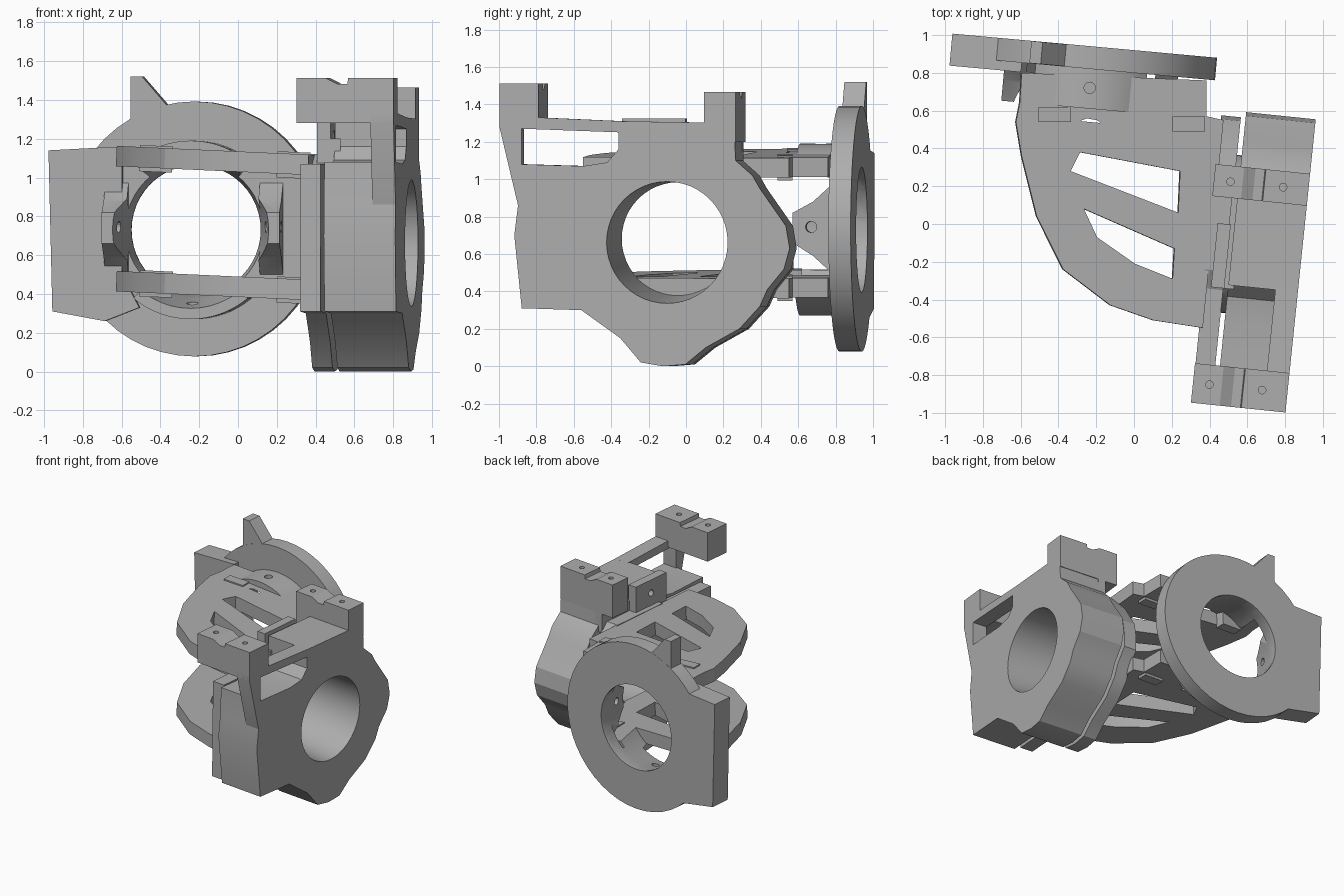
import bpy, bmesh
from math import radians, sin, cos, pi
from mathutils import Matrix

cube = bpy.data.objects.get("Cube")
if cube:
    bpy.data.objects.remove(cube)

grey = bpy.data.materials.new("plain grey")
grey.use_nodes = True
COLOUR = (0.42, 0.42, 0.42, 1)
grey.diffuse_color = COLOUR
grey.node_tree.nodes["Principled BSDF"].inputs["Base Color"].default_value = COLOUR

# Local frames: side housing, rear ring and the sloping plates
SIDE = Matrix.Rotation(radians(-5.9), 4, 'Z')
REAR = Matrix.Translation((-0.22, 0.88, 0)) @ Matrix.Rotation(radians(-5.2), 4, 'Z')
SLOPE = Matrix.Rotation(radians(2.6), 4, 'Y')
parts = []


def circle(a, b, r, n=48):
    return [(a + r * cos(2 * pi * i / n), b + r * sin(2 * pi * i / n)) for i in range(n)]


def rect(a0, a1, b0, b1):
    return [(a0, b0), (a1, b0), (a1, b1), (a0, b1)]


def prism(name, pts, axis, d0, d1, frame, end=None, cutter=False):
    """Extrude a 2D outline along one axis; end is an optional far outline."""
    bm = bmesh.new()

    def loop(points, d):
        out = []
        for a, b in points:
            co = [a, b]
            co.insert(axis, d)
            out.append(bm.verts.new(co))
        return out
    low, high = loop(pts, d0), loop(end or pts, d1)
    bm.faces.new(low)
    bm.faces.new(high[::-1])
    for i in range(len(low)):
        j = (i + 1) % len(low)
        bm.faces.new((low[i], low[j], high[j], high[i]))
    bmesh.ops.recalc_face_normals(bm, faces=bm.faces)
    bm.transform(frame)
    bm.normal_update()
    mesh = bpy.data.meshes.new(name)
    bm.to_mesh(mesh)
    bm.free()
    mesh.materials.append(grey)
    ob = bpy.data.objects.new(name, mesh)
    bpy.context.collection.objects.link(ob)
    if cutter:
        ob.hide_render = True
    else:
        parts.append(ob)
    return ob


def cut(ob, *cutters):
    for c in cutters:
        mod = ob.modifiers.new("cut", 'BOOLEAN')
        mod.operation = 'DIFFERENCE'
        mod.solver = 'EXACT'
        mod.object = c
    graph = bpy.context.evaluated_depsgraph_get()
    mesh = bpy.data.meshes.new_from_object(ob.evaluated_get(graph))
    ob.modifiers.clear()
    ob.data = mesh


# --- Side housing: x is depth, y runs along, z is height ---
bore = prism("bore_cutter", circle(0, 0.685, 0.298), 0, 0.3, 1.0, SIDE,
             circle(-0.01, 0.658, 0.33), True)
lower_edge = [(-0.47, 0.30), (-0.26, 0.15), (-0.15, 0.02), (-0.03, 0), (0.09, 0.01),
              (0.2, 0.1), (0.38, 0.2), (0.49, 0.32), (0.53, 0.41), (0.62, 0.52)]
body = prism("housing_body",
             [(-0.27, 1.31), (-0.27, 1.16), (-0.33, 1.09), (-0.46, 1.07), (-0.80, 1.08),
              (-0.81, 0.86), (-0.83, 0.70), (-0.79, 0.31)] + lower_edge +
             [(0.65, 0.63), (0.63, 0.75), (0.49, 0.95), (0.45, 1.02), (0.36, 1.1),
              (0.35, 1.30)], 0, 0.53, 0.9, SIDE)
cut(body, bore)
inner = prism("inner_plate",
              [(-0.74, 1.07), (-0.75, 0.31)] + lower_edge +
              [(0.62, 0.63), (0.6, 0.75), (0.47, 0.95), (0.3, 1.12), (-0.2, 1.12), (-0.3, 1.07)],
              0, 0.40, 0.505, SIDE)
cut(inner, bore)
hub = prism("joining_hub", circle(0, 0.67, 0.42), 0, 0.49, 0.54, SIDE)
cut(hub, bore)

# Thin outer post and roof round the window
prism("window_frame", [(-0.91, 1.28), (-0.81, 0.86), (-0.79, 1.08), (-0.79, 1.27),
                       (-0.25, 1.25), (-0.25, 1.31), (-0.7, 1.33), (-0.91, 1.335)],
      0, 0.78, 0.9, SIDE)

# Mounting blocks with a notch and two screw holes each
for name, u0, u1, z0, z1 in (("front_mount_block", -0.91, -0.70, 1.28, 1.512),
                             ("rear_mount_block", 0.19, 0.36, 1.2, 1.465)):
    block = prism(name, [(0.397, z0), (0.9, z0), (0.9, z1), (0.665, z1), (0.66, z1 - 0.03),
                         (0.61, z1 - 0.03), (0.55, z1), (0.397, z1)], 1, u0, u1, SIDE)
    drills = [prism("drill", circle(n, (u0 + u1) / 2, 0.02, 16), 2, z1 - 0.12, z1 + 0.1,
                    SIDE, cutter=True) for n in (0.485, 0.765)]
    cut(block, *drills)

# Upright tab with a cross hole
tab = prism("upright_tab", rect(-0.29, 0.05, 1.0, 1.325), 0, 0.44, 0.51, SIDE)
cut(tab, prism("drill", circle(-0.12, 1.22, 0.025, 16), 0, 0.3, 0.6, SIDE, cutter=True))
prism("tab_bridge", rect(-0.29, 0.36, 1.05, 1.2), 0, 0.5, 0.56, SIDE)

# --- Rear ring: x across, y depth, z height ---
cone = prism("cone_cutter", circle(0, 0.73, 0.42), 1, -0.34, 0.061, REAR,
             circle(0, 0.73, 0.33), True)
# The cone reaches past the back face
tail = prism("cone_tail", circle(0, 0.73, 0.335), 1, 0.03, 0.2, REAR, cutter=True)
ring = prism("rear_ring", circle(0, 0.735, 0.657), 1, -0.06, 0.06, REAR)
cut(ring, cone, tail)
flange = prism("side_flange", [(-0.75, 1.14), (-0.73, 0.31), (-0.46, 0.26), (-0.28, 0.33),
                               (-0.37, 0.5), (-0.37, 1.16)], 1, -0.11, 0.06, REAR)
cut(flange, cone, tail)
prism("ring_fin", [(-0.33, 1.13), (-0.33, 1.52), (-0.27, 1.52), (-0.14, 1.37), (-0.14, 1.2)],
      1, -0.058, 0.059, REAR)

# Collar arcs above and below the opening, each with a screw hole
for name, mid in (("upper_collar", pi / 2), ("lower_collar", -pi / 2)):
    angles = [mid + radians(40 * i / 8) for i in range(-8, 9)]
    arc = [(r * cos(a), 0.73 + r * sin(a)) for r, seq in ((0.46, angles), (0.34, angles[::-1]))
           for a in seq]
    collar = prism(name, arc, 1, -0.27, -0.05, REAR)
    z = 0.73 + 0.42 * sin(mid)
    drill = prism("drill", circle(0, -0.16, 0.03, 16), 2, z - 0.15, z + 0.15, REAR, cutter=True)
    cut(collar, cone, drill)

# Tapered lugs at both sides of the opening
for name, x0, x1 in (("left_lug", 0.34, 0.46), ("right_lug", -0.46, -0.34)):
    lug = prism(name, [(-0.05, 0.98), (-0.16, 0.88), (-0.27, 0.82), (-0.27, 0.66),
                       (-0.16, 0.59), (-0.05, 0.49)], 0, x0, x1, REAR)
    drill = prism("drill", circle(-0.17, 0.745, 0.03, 16), 0, x0 - 0.1, x1 + 0.1, REAR,
                  cutter=True)
    cut(lug, cone, drill)

# --- Two sloping plates that join the housing and the ring ---
outline = [(-0.60, 0.80), (-0.61, 0.64), (-0.63, 0.54), (-0.6, 0.36), (-0.52, 0.04),
           (-0.38, -0.24), (-0.13, -0.43), (0.1, -0.51), (0.36, -0.55), (0.47, 0.55),
           (0.38, 0.57), (0.38, 0.76)]
windows = [[(-0.29, 0.38), (-0.34, 0.28), (0.23, 0.06), (0.24, 0.28)],
           [(-0.27, 0.08), (-0.2, -0.07), (0.0, -0.21), (0.2, -0.29), (0.21, -0.13)]]
for name, z in (("upper_plate", 1.035), ("lower_plate", 0.39)):
    frame = Matrix.Translation((-0.12, 0, z)) @ SLOPE @ Matrix.Translation((0.12, 0, 0))
    plate = prism(name, outline, 2, 0, 0.105, frame)
    holes = [prism("window_cutter", w, 2, -0.1, 0.2, frame, cutter=True) for w in windows]
    cut(plate, cone, *holes)
    # Small clips where the plate meets the ring
    for x0, x1, y0 in ((-0.51, -0.34, 0.54), (0.2, 0.37, 0.49)):
        prism(name + "_clip", rect(x0, x1, y0, y0 + 0.08), 2, -0.02, 0.115, frame)

# Remove cutters, then shade curved walls smoothly with sharp edges kept
for ob in list(bpy.data.objects):
    if ob.hide_render and ob.type == 'MESH' and ob not in parts:
        bpy.data.objects.remove(ob)
bpy.ops.object.select_all(action='DESELECT')
for ob in parts:
    ob.select_set(True)
bpy.context.view_layer.objects.active = parts[0]
bpy.ops.object.shade_smooth_by_angle(angle=radians(20))
